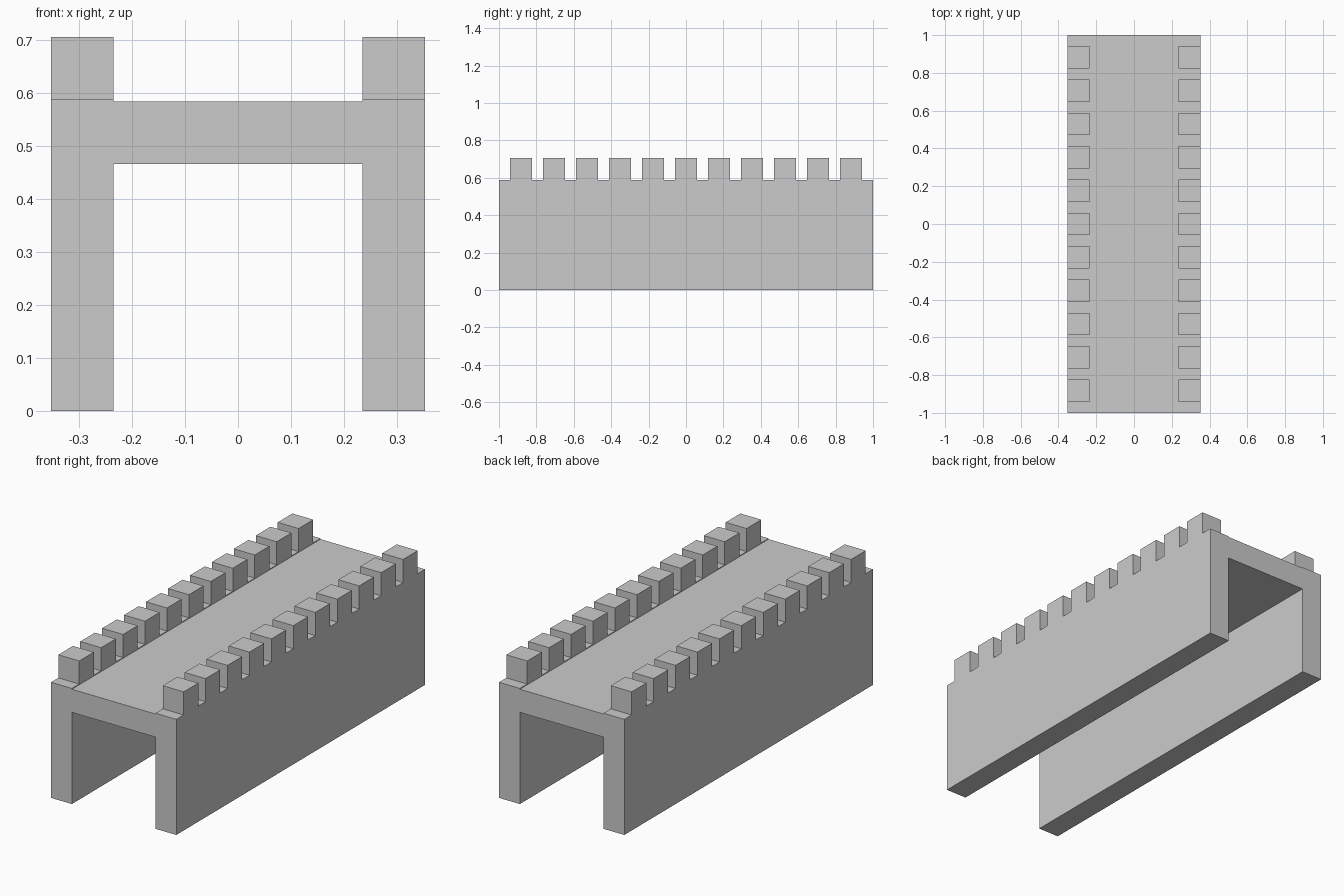
import bpy, bmesh
from mathutils import Matrix, Vector

if "Cube" in bpy.data.objects:
    bpy.data.objects.remove(bpy.data.objects["Cube"])

U = 2 / 17                      # block module: wall and merlon thickness
OUT, INN = 3 * U, 2 * U         # outer and inner wall faces
WALL_TOP = 5 * U
DECK_TOP, DECK_BOTTOM = WALL_TOP - 0.004, WALL_TOP - U - 0.004


def finish(bm, name):
    bmesh.ops.recalc_face_normals(bm, faces=bm.faces)
    mesh = bpy.data.meshes.new(name)
    bm.to_mesh(mesh)
    bm.free()
    obj = bpy.data.objects.new(name, mesh)
    bpy.context.collection.objects.link(obj)
    return obj


# Bridge body: H-shaped section (two walls and the deck) extruded along y
half = [(INN, DECK_BOTTOM), (INN, 0), (OUT, 0), (OUT, WALL_TOP),
        (INN, WALL_TOP), (INN, DECK_TOP)]
section = half + [(-x, z) for x, z in reversed(half)]
bm = bmesh.new()
face = bm.faces.new([bm.verts.new((x, -1, z)) for x, z in section])
ext = bmesh.ops.extrude_face_region(bm, geom=[face], use_keep_orig=True)
bmesh.ops.translate(bm, vec=(0, 2, 0),
                    verts=[v for v in ext["geom"] if isinstance(v, bmesh.types.BMVert)])
finish(bm, "bridge_body")

# Battlements: a row of eleven cubes on each wall
for name, side in (("left_battlements", -1), ("right_battlements", 1)):
    bm = bmesh.new()
    for i in range(-5, 6):
        pos = Vector((side * 2.5 * U, i * 1.5 * U, WALL_TOP + U / 2))
        bmesh.ops.create_cube(bm, size=U, matrix=Matrix.Translation(pos))
    finish(bm, name)
